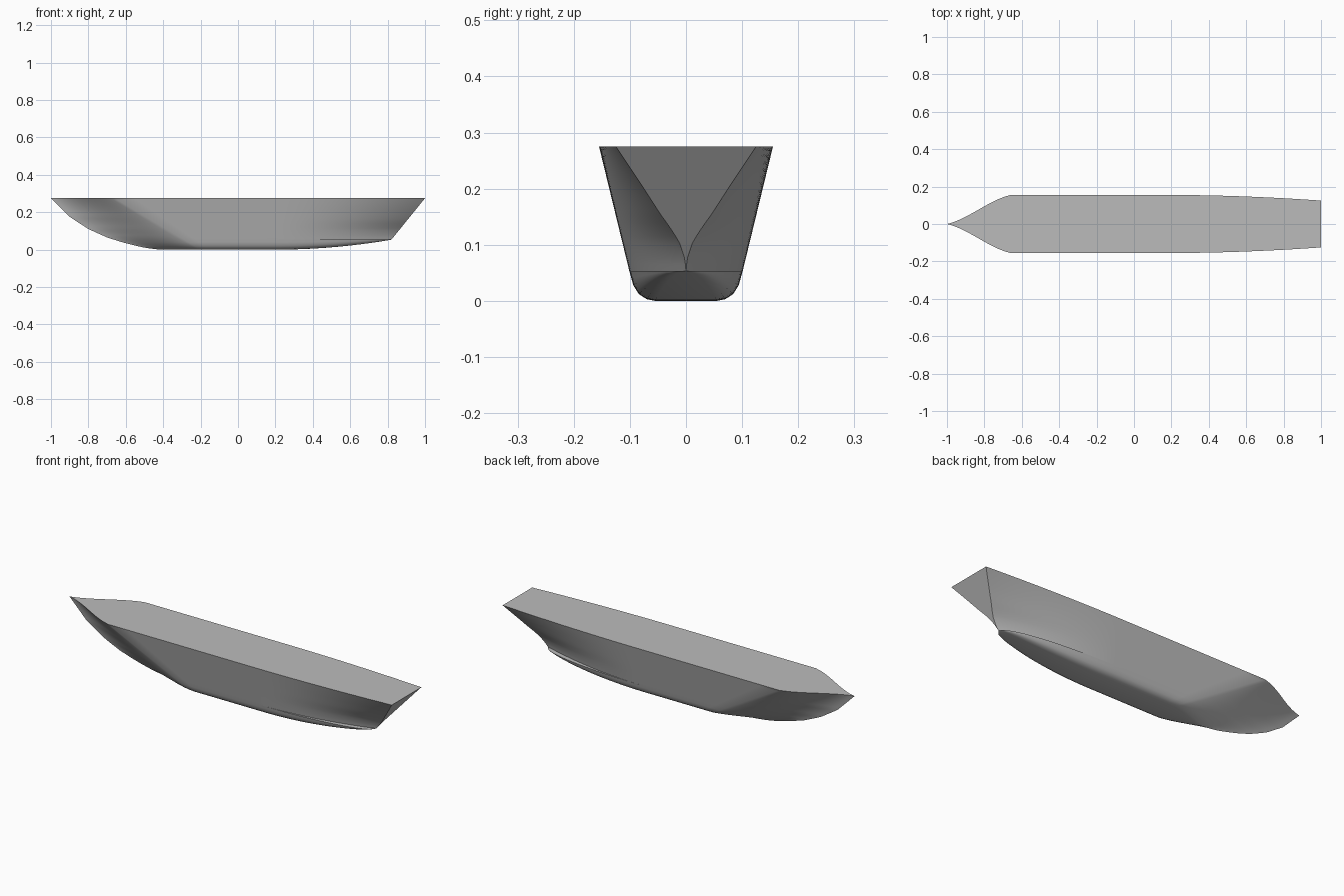
import bpy
import bmesh

cube = bpy.data.objects.get("Cube")
if cube:
    bpy.data.objects.remove(cube, do_unlink=True)

TOP, KNUCKLE = 0.275, 0.053      # deck height, height of the stern knuckle
RUN = 0.2                        # where the hull starts to narrow aft
HEEL = 0.82                      # lower end of the transom

# Profiles as (height, value)
STEM = [(0, -0.42), (0.01, -0.5), (0.035, -0.605), (0.065, -0.7),
        (0.11, -0.8), (0.175, -0.9), (TOP, -1.0)]
SECTION = [(0, 0.055), (0.003, 0.07), (0.012, 0.084), (0.028, 0.094),
           (KNUCKLE, 0.101), (TOP, 0.155)]
TRANSOM = [(KNUCKLE, 0), (0.075, 0.002), (0.105, 0.012), (0.13, 0.028),
           (0.155, 0.046), (0.2, 0.075), (TOP, 0.125)]


def interp(profile, z):
    for (z0, v0), (z1, v1) in zip(profile, profile[1:]):
        if z <= z1:
            return v0 + (v1 - v0) * (z - z0) / (z1 - z0)
    return profile[-1][1]


def span(a, b, n):
    return [a + (b - a) * i / n for i in range(n)]


def waterline(z, below):
    """Points along the left side of the hull at one level, bow to stern."""
    stem, beam = interp(STEM, z), interp(SECTION, z)
    full = -0.2 - 0.46 * z / TOP
    stern = HEEL if below else HEEL + (1 - HEEL) * (z - KNUCKLE) / (TOP - KNUCKLE)
    points = []
    for x in span(stem, full, 16) + span(full, RUN, 8) + span(RUN, stern, 28) + [stern]:
        t = min(1, max(0, (x - RUN) / (stern - RUN)))
        b = min(1, max(0, (x - stem) / (full - stem)))
        y = beam * (0.5 * b + 0.5 * b * b * (3 - 2 * b))
        height = z
        if below:                # rounded bottom rising towards the heel
            y *= max(0, 1 - t * t) ** 0.5
            height = z + (KNUCKLE - z) * t * t
        else:                    # concave side running into the transom
            y += (interp(TRANSOM, z) - beam) * t ** 1.9
        points.append((x, y, height))
    return points


# Levels from keel to deck; the knuckle appears twice to form its small ledge
low = [0, 0.003, 0.007, 0.012, 0.019, 0.028, 0.04, KNUCKLE]
high = span(KNUCKLE, TOP, 18) + [TOP]
lines = [waterline(z, True) for z in low] + [waterline(z, False) for z in high]

# Hull skin, deck and transom
bm = bmesh.new()
left = [[bm.verts.new(p) for p in line] for line in lines]
right = [[bm.verts.new((x, -y, z)) for x, y, z in line] for line in lines]
ring = left[::-1] + right
for a, b in zip(ring, ring[1:] + ring[:1]):
    for i in range(len(a) - 1):
        bm.faces.new((a[i], a[i + 1], b[i + 1], b[i]))
for j in range(len(low), len(lines) - 1):
    bm.faces.new((left[j][-1], right[j][-1], right[j + 1][-1], left[j + 1][-1]))
bmesh.ops.remove_doubles(bm, verts=bm.verts, dist=0.00005)
bmesh.ops.dissolve_degenerate(bm, edges=bm.edges, dist=0.00005)
bmesh.ops.recalc_face_normals(bm, faces=bm.faces)

mesh = bpy.data.meshes.new("hull")
bm.to_mesh(mesh)
bm.free()
hull = bpy.data.objects.new("hull", mesh)
bpy.context.collection.objects.link(hull)

# Plain grey finish
grey = bpy.data.materials.new("hull_grey")
grey.use_nodes = True
colour = (0.5, 0.5, 0.5, 1)
grey.diffuse_color = colour
grey.node_tree.nodes["Principled BSDF"].inputs["Base Color"].default_value = colour
mesh.materials.append(grey)

bpy.ops.object.select_all(action="DESELECT")
hull.select_set(True)
bpy.context.view_layer.objects.active = hull
bpy.ops.object.shade_smooth_by_angle(angle=0.6)
